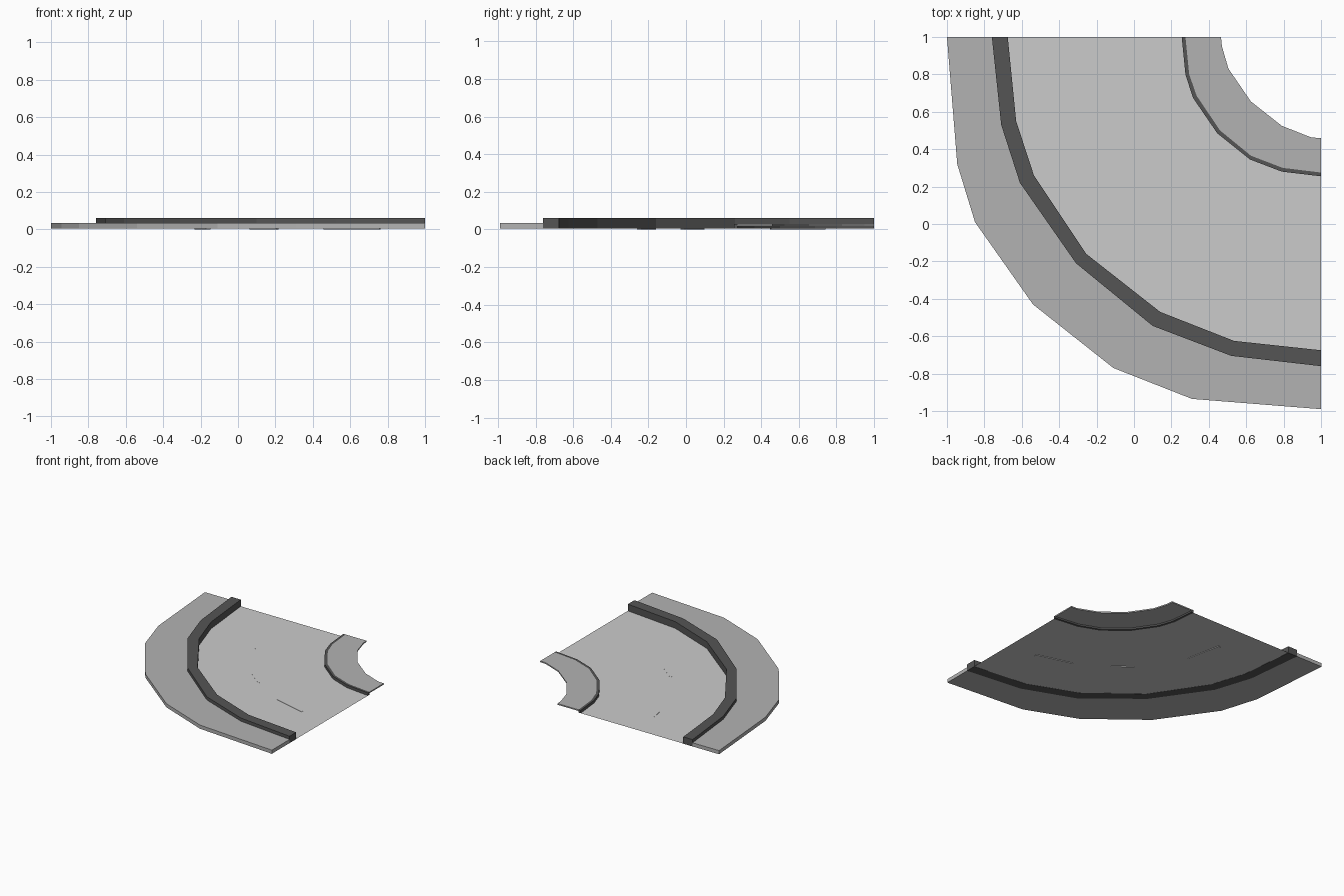
import bpy, bmesh

if "Cube" in bpy.data.objects:
    bpy.data.objects.remove(bpy.data.objects["Cube"])


def material(name, v):
    m = bpy.data.materials.new(name)
    m.diffuse_color = (v[0], v[1], v[2], 1)
    m.use_nodes = True
    m.node_tree.nodes["Principled BSDF"].inputs["Base Color"].default_value = m.diffuse_color
    return m


paving = material("paving", (0.45, 0.45, 0.45))
stone = material("kerb_stone", (0.09, 0.09, 0.09))
asphalt = material("road_surface", (0.68, 0.66, 0.69))


def ribbon(name, a, b, z0, z1, mat):
    """Flat-faced strip between two plan polylines; a single sheet if z0 == z1."""
    bm = bmesh.new()
    rows = [[bm.verts.new((x, y, z)) for x, y in line]
            for line, z in ((a, z1), (b, z1), (b, z0), (a, z0))]
    pairs = [(0, 1), (1, 2), (2, 3), (3, 0)]
    if z0 == z1:
        for r in rows[2:]:
            for v in r:
                bm.verts.remove(v)
        pairs = pairs[:1]
    for i, j in pairs:
        for k in range(len(a) - 1):
            bm.faces.new((rows[i][k], rows[i][k + 1], rows[j][k + 1], rows[j][k]))
    if z0 != z1:
        for k in (0, len(a) - 1):
            bm.faces.new([r[k] for r in rows])
    bmesh.ops.recalc_face_normals(bm, faces=bm.faces[:])
    if z0 == z1:
        for f in bm.faces:
            if f.normal.z < 0:
                f.normal_flip()
    me = bpy.data.meshes.new(name)
    bm.to_mesh(me)
    bm.free()
    me.materials.append(mat)
    ob = bpy.data.objects.new(name, me)
    bpy.context.collection.objects.link(ob)
    return ob


# Plan outlines, from the outside of the bend to the inside
outer_edge = [(-1, 1), (-.945, .32), (-.85, .01), (-.54, -.43), (-.11, -.77), (.31, -.935), (1, -.99)]
kerb_back = [(-.76, 1), (-.71, .53), (-.61, .22), (-.31, -.21), (.10, -.545), (.52, -.705), (1, -.76)]
kerb_face = [(-.675, 1), (-.63, .55), (-.535, .26), (-.255, -.16), (.14, -.47), (.535, -.625), (1, -.675)]
inner_face = [(.255, 1), (.275, .8), (.315, .675), (.445, .485), (.62, .345), (.79, .28), (1, .255)]
inner_back = [(.275, 1), (.295, .8), (.335, .685), (.46, .5), (.625, .365), (.795, .3), (1, .275)]
inner_edge = [(.465, 1), (.47, .95), (.505, .83), (.625, .655), (.79, .525), (.95, .462), (1, .46)]

# Outer pavement and raised kerb
ribbon("outer_pavement", outer_edge, kerb_back, .004, .034, paving)
ribbon("outer_kerb", kerb_back, kerb_face, .004, .06, stone)
# Road sheet
ribbon("road", kerb_face, inner_face, .005, .005, asphalt)
# Inner kerb and thin pavement slab
ribbon("inner_kerb", inner_face, inner_back, .005, .028, stone)
ribbon("inner_pavement", inner_back, inner_edge, .018, .028, paving)

# Lane dashes, almost flush with the road
dashes = [[(-.22, .74), (-.16, .45)], [(.07, .09), (.21, -.02)], [(.46, -.17), (.76, -.25)]]
for i, d in enumerate(dashes):
    (x0, y0), (x1, y1) = d
    n = ((x1 - x0) ** 2 + (y1 - y0) ** 2) ** .5
    ox, oy = -(y1 - y0) / n * .012, (x1 - x0) / n * .012
    ribbon(f"lane_dash_{i + 1}", [(x + ox, y + oy) for x, y in d],
           [(x - ox, y - oy) for x, y in d], 0, .0055, asphalt)
